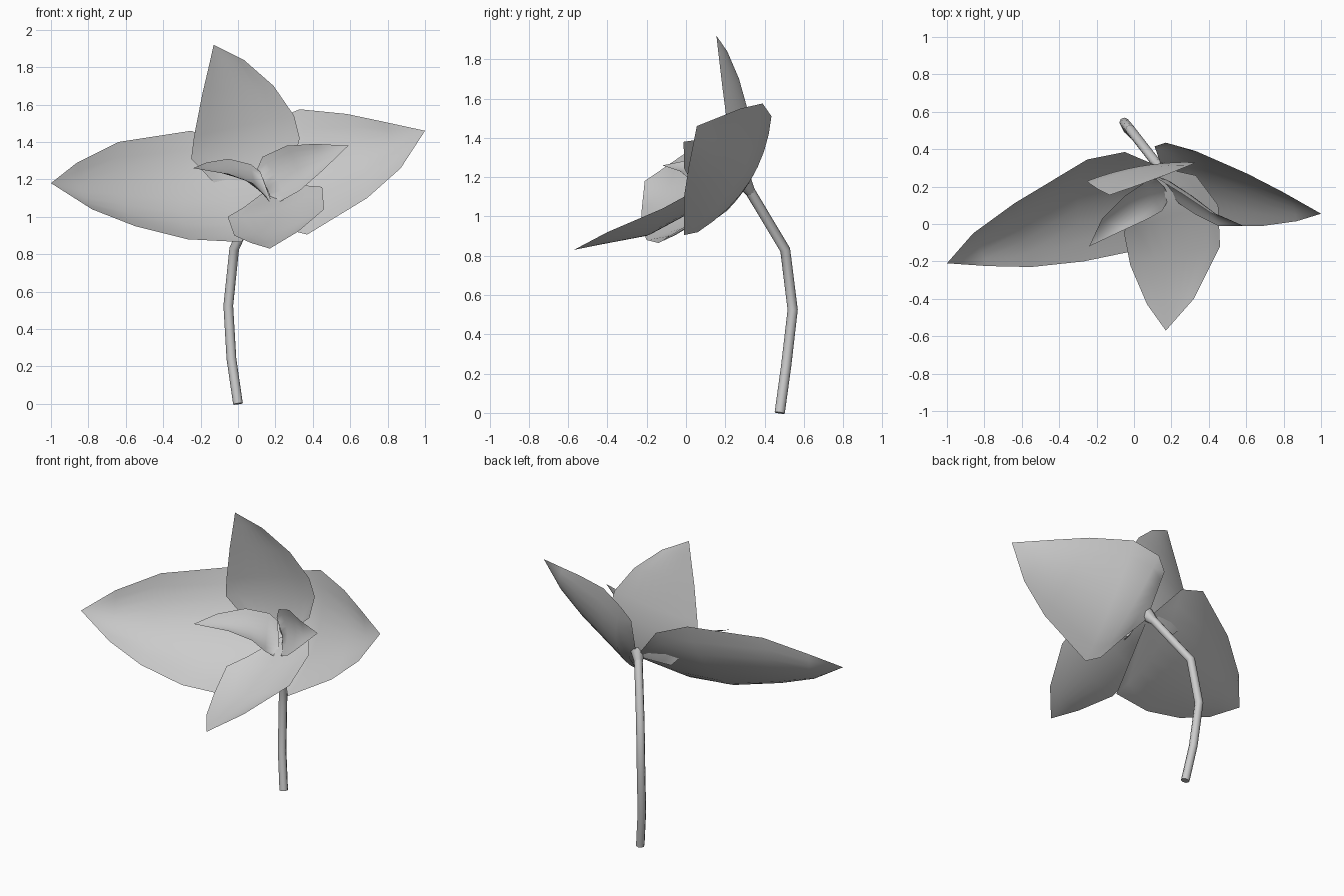
import bpy
from math import radians
from mathutils import Vector as V

if "Cube" in bpy.data.objects:
    bpy.data.objects.remove(bpy.data.objects["Cube"])

BACK = V((0, 0.8, -0.6))      # rear of the flower head
HEART = (0.15, 0.30, 1.14)    # where the outer petals meet
ACROSS = 8


def petal(name, tip, left, right, cup, base=HEART):
    """Cupped petal lofted between two edge outlines from base to tip."""
    verts, faces = [V(base)], []
    axis = V(tip) - V(base)
    for r, (a, b) in enumerate(zip(left, right)):
        a, b = V(a), V(b)
        n = (b - a).cross(axis).normalized()
        if n.dot(BACK) < 0:
            n = -n
        depth = cup * (b - a).length * (0.65 if r == 0 else 1)
        for i in range(ACROSS + 1):
            s = i / ACROSS
            verts.append(a.lerp(b, s) + n * depth * 4 * s * (1 - s))
    verts.append(V(tip))
    row = ACROSS + 1
    last = len(verts) - 1
    for i in range(ACROSS):
        faces.append((0, 1 + i, 2 + i))
        for r in range(len(left) - 1):
            k = 1 + r * row + i
            faces.append((k, k + row, k + row + 1, k + 1))
        k = last - row + i
        faces.append((k, last, k + 1))
    me = bpy.data.meshes.new(name)
    me.from_pydata(verts, [], faces)
    me.shade_smooth()
    ob = bpy.data.objects.new(name, me)
    bpy.context.collection.objects.link(ob)


def tube(name, points, radius):
    """Round tube along points given as (x, y, z, thickness factor)."""
    cu = bpy.data.curves.new(name, 'CURVE')
    cu.dimensions = '3D'
    cu.bevel_depth = radius
    cu.bevel_resolution = 2
    cu.use_fill_caps = True
    sp = cu.splines.new('POLY')
    sp.points.add(len(points) - 1)
    for p, (x, y, z, r) in zip(sp.points, points):
        p.co, p.radius = (x, y, z, 1), r
    ob = bpy.data.objects.new(name, cu)
    bpy.context.collection.objects.link(ob)
    bpy.ops.object.select_all(action='DESELECT')
    ob.select_set(True)
    bpy.context.view_layer.objects.active = ob
    bpy.ops.object.convert(target='MESH')
    bpy.ops.object.shade_smooth_by_angle(angle=radians(65))


# Bent stem and the small cup behind the petals
tube("stem", [(0, .477, 0, 1), (-.035, .51, .24, 1), (-.052, .543, .525, 1),
              (-.02, .505, .83, 1), (.12, .325, 1.13, 1)], .026)
tube("flower_cup", [(.115, .33, 1.12, 1), (.15, .29, 1.18, 1.8)], .025)

# Four outer petals
petal("left_petal", (-1, -.21, 1.18),
      [(-.05, .385, 1.38), (-.25, .345, 1.46), (-.64, .11, 1.40), (-.86, -.05, 1.29)],
      [(.02, -.14, .865), (-.27, -.20, .88), (-.55, -.23, .95), (-.78, -.225, 1.04)], .16)
petal("right_petal", (1, .055, 1.46),
      [(.11, .415, 1.43), (.17, .435, 1.51), (.33, .39, 1.575), (.58, .28, 1.55), (.77, .18, 1.51)],
      [(.24, .21, 1.03), (.31, .06, .92), (.37, -.01, .905), (.69, -.01, 1.10), (.87, .015, 1.26)], .13)
petal("top_petal", (-.13, .155, 1.92),
      [(-.08, .27, 1.13), (-.25, .23, 1.31), (-.235, .215, 1.43), (-.19, .185, 1.66), (-.15, .165, 1.83)],
      [(.29, .33, 1.27), (.33, .33, 1.42), (.30, .315, 1.54), (.19, .27, 1.70), (.03, .21, 1.84)], .05)
petal("bottom_petal", (.17, -.57, .83),
      [(.03, .06, 1.05), (-.055, -.04, 1.0), (-.02, -.22, .90), (.07, -.43, .86)],
      [(.33, .26, 1.17), (.45, .10, 1.16), (.46, -.12, 1.04), (.32, -.40, .92)], .08)

# Two small inner petals
petal("inner_left_petal", (-.24, -.12, 1.26),
      [(.12, .24, 1.24), (.07, .23, 1.28), (-.05, .15, 1.31), (-.17, .03, 1.29)],
      [(.19, .14, 1.05), (.15, .07, 1.11), (.08, .03, 1.18), (-.05, -.03, 1.23)], .12,
      (.16, .20, 1.13))
petal("inner_right_petal", (.59, -.012, 1.38),
      [(.10, .26, 1.25), (.13, .24, 1.32), (.26, .16, 1.38), (.41, .06, 1.39)],
      [(.19, .17, 1.06), (.24, .11, 1.09), (.33, .05, 1.14), (.45, -.01, 1.245)], .16,
      (.16, .24, 1.14))
